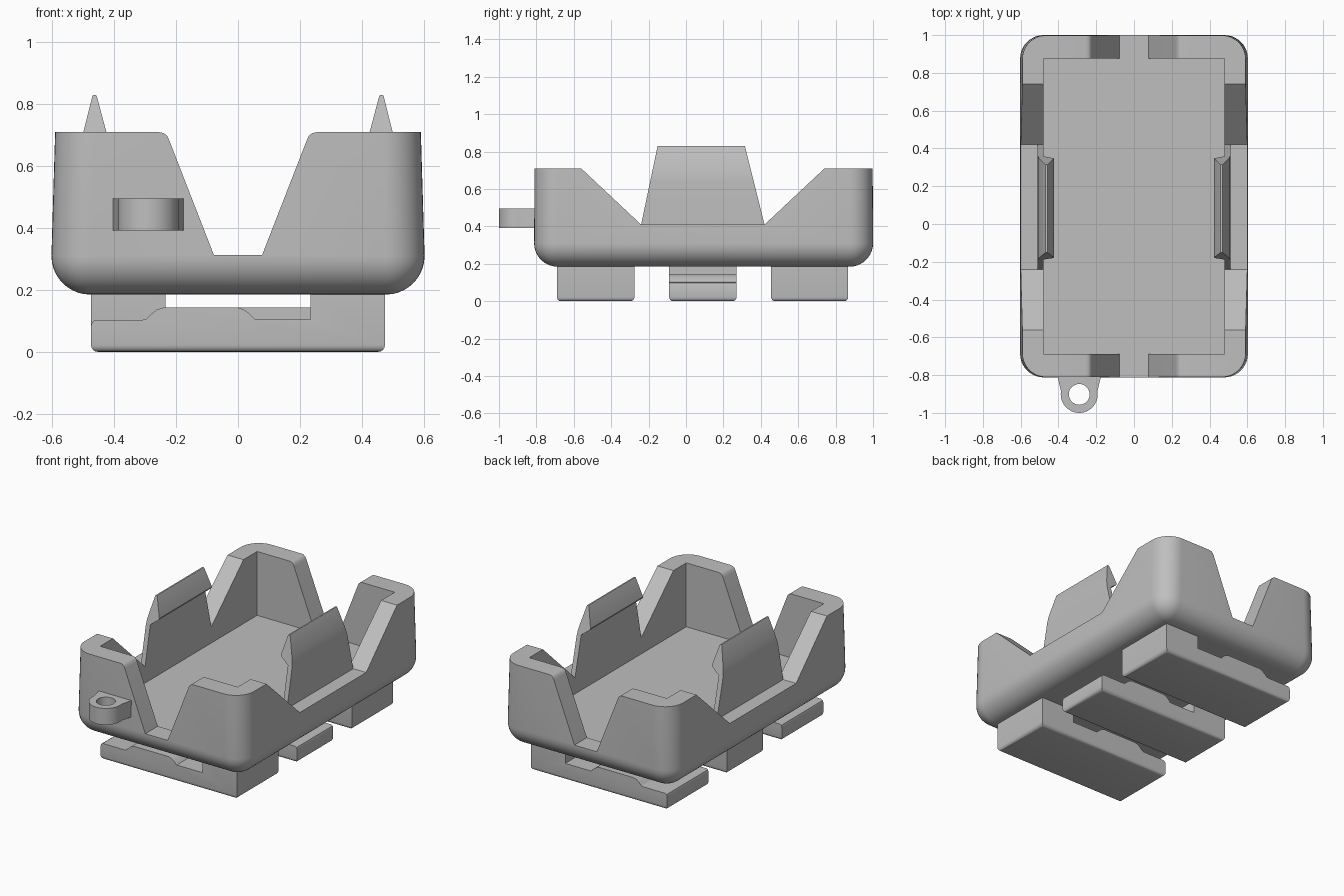
import bpy, bmesh, math
from mathutils import Vector

cube = bpy.data.objects.get("Cube")
if cube:
    bpy.data.objects.remove(cube, do_unlink=True)

grey = bpy.data.materials.new("plain grey")
grey.use_nodes = True
COLOUR = (0.52, 0.52, 0.52, 1)
grey.diffuse_color = COLOUR
grey.node_tree.nodes["Principled BSDF"].inputs["Base Color"].default_value = COLOUR


def make(name, bm):
    bmesh.ops.recalc_face_normals(bm, faces=bm.faces)
    mesh = bpy.data.meshes.new(name)
    bm.to_mesh(mesh)
    bm.free()
    ob = bpy.data.objects.new(name, mesh)
    mesh.materials.append(grey)
    bpy.context.collection.objects.link(ob)
    return ob


def skin(rings):
    """Closed solid through a stack of matching rings."""
    bm = bmesh.new()
    loops = [[bm.verts.new(p) for p in ring] for ring in rings]
    n = len(loops[0])
    for a, b in zip(loops, loops[1:]):
        for i in range(n):
            j = (i + 1) % n
            bm.faces.new((a[i], a[j], b[j], b[i]))
    bm.faces.new(loops[0])
    bm.faces.new(loops[-1])
    return bm


def prism(points, axis, start, end):
    def place(p, t):
        co = list(p)
        co.insert("xyz".index(axis), t)
        return Vector(co)
    return skin([[place(p, t) for p in points] for t in (start, end)])


def select(ob):
    bpy.ops.object.select_all(action="DESELECT")
    ob.select_set(True)
    bpy.context.view_layer.objects.active = ob


def smooth(ob):
    select(ob)
    bpy.ops.object.shade_smooth_by_angle(angle=math.radians(30))


def cut(ob, bm):
    cutter = make("cutter", bm)
    cutter.hide_render = True
    mod = ob.modifiers.new("cut", "BOOLEAN")
    mod.operation = "DIFFERENCE"
    mod.solver = "EXACT"
    mod.object = cutter
    select(ob)
    bpy.ops.object.modifier_apply(modifier=mod.name)
    bpy.data.objects.remove(cutter, do_unlink=True)


def mirrored(half):
    return half + [(-x, z) for x, z in reversed(half)]


def arc(cx, cy, r, a0, a1, n):
    angles = [math.radians(a0 + (a1 - a0) * i / n) for i in range(n + 1)]
    return [(cx + r * math.cos(a), cy + r * math.sin(a)) for a in angles]


# Tray shell: rounded rectangle rings with a filleted underside
TOP, BASE, MID_Y, R = 0.71, 0.185, 0.094, 0.125


def tray_ring(half_x, half_y, r, z):
    ring = []
    for k, (sx, sy) in enumerate([(1, 1), (-1, 1), (-1, -1), (1, -1)]):
        ring += arc(sx * (half_x - r), sy * (half_y - r), r, 90 * k, 90 * k + 90, 10)
    return [(x, y + MID_Y, z) for x, y in ring]


rings = []
for i in range(11):
    a = math.radians(9 * i)
    inset = R * (1 - math.sin(a))
    rings.append(tray_ring(0.603 - inset, 0.906 - inset, max(R - inset, 0.004),
                           BASE + R * (1 - math.cos(a))))
rings.append(tray_ring(0.591, 0.904, R, TOP))
tray = make("tray", skin(rings))

# Cavity, end notches and side notches
cut(tray, prism([(-0.48, -0.688), (0.48, -0.688), (0.48, 0.876), (-0.48, 0.876)],
                "z", 0.307, 1))
end_notch = [(0.078, 0.313), (0.222, 0.683), (0.229, 0.698), (0.24, 0.707),
             (0.256, TOP), (0.256, 0.9)]
cut(tray, prism(mirrored(end_notch), "y", -1.2, 1.2))
cut(tray, prism([(-0.24, 0.41), (0.42, 0.41), (0.74, TOP), (0.74, 0.9),
                 (-0.56, 0.9), (-0.56, TOP)], "x", -1, 1))
smooth(tray)

# Side clips: hooked profile, narrowing upwards
clip_profile = [(0.48, 0.41), (0.51, 0.41), (0.51, 0.64), (0.507, 0.675), (0.50, TOP),
                (0.471, 0.825), (0.468, 0.83), (0.459, 0.83), (0.456, 0.825),
                (0.424, 0.705), (0.428, 0.695), (0.48, 0.655)]
for side, sx in (("left", 1), ("right", -1)):
    bm = prism([(sx * x, z) for x, z in clip_profile], "y", 0, 1)
    for v in bm.verts:
        rise = v.co.z - 0.41
        v.co.y = 0.42 - 0.25 * rise if v.co.y > 0.5 else -0.24 + 0.21 * rise
    smooth(make(side + "_clip", bm))

# Strap loop on the front wall
LOOP_X, LOOP_Y = -0.29, -0.902
outline = [(LOOP_X - 0.115, -0.795), (LOOP_X - 0.113, -0.815)]
outline += arc(LOOP_X, LOOP_Y, 0.098, 170, 370, 24)
outline += [(LOOP_X + 0.113, -0.815), (LOOP_X + 0.115, -0.795)]
loop = make("strap_loop", prism(outline, "z", 0.392, 0.496))
cut(loop, prism(arc(LOOP_X, LOOP_Y, 0.055, 0, 348.75, 31), "z", 0.2, 0.7))
smooth(loop)

# Under rails: solid block at one end, stepped bar at the other, alternating
rail_profile = [(-0.475, 0), (0.475, 0), (0.475, 0.19), (0.235, 0.19), (0.235, 0.105),
                (0.055, 0.105), (0.035, 0.125), (0.018, 0.137), (0, 0.143),
                (-0.24, 0.143), (-0.262, 0.137), (-0.28, 0.122), (-0.297, 0.106),
                (-0.31, 0.103), (-0.46, 0.103), (-0.471, 0.097), (-0.475, 0.085)]
for name, sx, y0, y1 in (("front_rail", 1, -0.69, -0.276),
                         ("middle_rail", -1, -0.09, 0.27),
                         ("back_rail", 1, 0.455, 0.867)):
    bm = prism([(sx * x, z) for x, z in rail_profile], "y", y0, y1)
    bottom = [e for e in bm.edges if all(v.co.z < 0.001 for v in e.verts)]
    bmesh.ops.bevel(bm, geom=bottom, offset=0.022, segments=4, profile=0.5,
                    affect="EDGES")
    smooth(make(name, bm))
